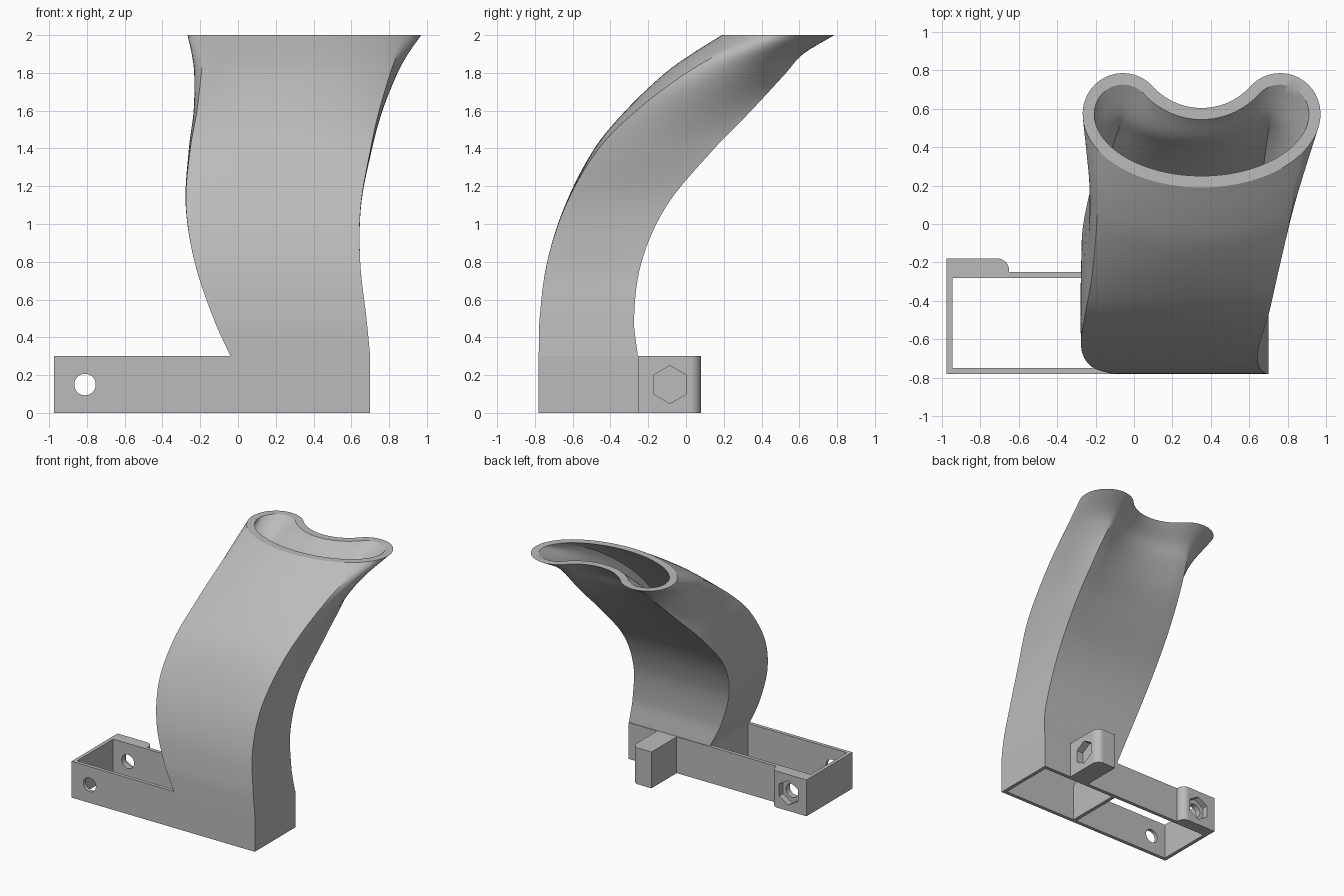
import bpy, bmesh
from math import sin, cos, pi, radians
from mathutils import Vector, Matrix

cube = bpy.data.objects.get("Cube")
if cube:
    bpy.data.objects.remove(cube, do_unlink=True)

grey = bpy.data.materials.new("plain grey")
grey.use_nodes = True
grey.diffuse_color = (0.5, 0.5, 0.5, 1)
grey.node_tree.nodes["Principled BSDF"].inputs["Base Color"].default_value = (0.5, 0.5, 0.5, 1)


def finish(name, bm):
    bmesh.ops.recalc_face_normals(bm, faces=bm.faces)
    mesh = bpy.data.meshes.new(name)
    bm.to_mesh(mesh)
    bm.free()
    mesh.materials.append(grey)
    ob = bpy.data.objects.new(name, mesh)
    bpy.context.collection.objects.link(ob)
    return ob


def activate(ob):
    bpy.ops.object.select_all(action='DESELECT')
    ob.select_set(True)
    bpy.context.view_layer.objects.active = ob


def smooth(ob):
    activate(ob)
    bpy.ops.object.shade_smooth_by_angle(angle=radians(30))


def prism(name, outline, height):
    bm = bmesh.new()
    face = bm.faces.new([bm.verts.new((x, y, 0)) for x, y in outline])
    top = bmesh.ops.extrude_face_region(bm, geom=[face])["geom"]
    bmesh.ops.translate(bm, vec=(0, 0, height),
                        verts=[v for v in top if isinstance(v, bmesh.types.BMVert)])
    return finish(name, bm)


def wall(name, x0, x1, y0, y1):
    return prism(name, [(x0, y0), (x1, y0), (x1, y1), (x0, y1)], BASE_H)


def bore(ob, sides, radius, depth, centre, axis):
    """Cut a round or hexagonal hole along x or y."""
    bm = bmesh.new()
    bmesh.ops.create_cone(bm, cap_ends=True, segments=sides, radius1=radius, radius2=radius, depth=depth)
    turn = Matrix.Rotation(pi / 2, 4, 'X')
    if axis == 'X':
        turn = Matrix.Rotation(pi / 2, 4, 'Z') @ turn
    bm.transform(Matrix.Translation(centre) @ turn)
    cutter = finish("cutter", bm)
    cutter.hide_render = True
    activate(ob)
    mod = ob.modifiers.new("bore", 'BOOLEAN')
    mod.operation, mod.solver, mod.object = 'DIFFERENCE', 'EXACT', cutter
    bpy.ops.object.modifier_apply(modifier=mod.name)
    bpy.data.objects.remove(cutter, do_unlink=True)


def arc(cx, cy, rx, ry, a0, a1, n=40):
    steps = [radians(a0 + (a1 - a0) * i / n) for i in range(n + 1)]
    return [Vector((cx + rx * cos(a), cy + ry * sin(a))) for a in steps]


# Base frame: four thin walls and a partition
BASE_H, T = 0.3, 0.03
LEFT, RIGHT, FRONT, BACK = -0.975, 0.7, -0.78, -0.25
front_wall = wall("front_wall", LEFT, RIGHT, FRONT, FRONT + T)
back_wall = wall("back_wall", LEFT, RIGHT, BACK - T, BACK)
for name, x in (("end_wall", LEFT), ("partition", -0.04), ("duct_end_wall", RIGHT - T)):
    wall(name, x, x + T, FRONT + T, BACK - T)

# Nut boss behind the frame and nut lug behind the duct, each with one rounded corner
R = 0.06
boss = prism("nut_boss", [(LEFT, BACK), (-0.65, BACK)]
             + arc(-0.65 - R, -0.18 - R, R, R, 0, 90, 12) + [(LEFT, -0.18)], BASE_H)
lug = prism("nut_lug", [(0.26, BACK), (0.44, BACK)]
            + arc(0.44 - R, 0.08 - R, R, R, 0, 90, 12) + [(0.26, 0.08)], BASE_H)

# Screw holes and hexagonal nut pockets
HOLE, HEX, MID = 0.057, 0.1, BASE_H / 2
for part in (front_wall, back_wall, boss):
    bore(part, 32, HOLE, 2, (-0.81, -0.5, MID), 'Y')
bore(boss, 6, HEX, 0.1, (-0.81, -0.18, MID), 'Y')
bore(lug, 32, HOLE, 1, (0.35, -0.085, MID), 'X')
bore(lug, 6, HEX, 0.12, (0.44, -0.085, MID), 'X')
for part in (front_wall, back_wall, boss, lug):
    smooth(part)

# Duct envelope: height, left, right, front, back
LEVELS = [
    (0.3, -0.04, 0.70, -0.78, -0.255),
    (0.5, -0.13, 0.68, -0.775, -0.275),
    (0.8, -0.23, 0.647, -0.735, -0.235),
    (1.1, -0.277, 0.652, -0.64, -0.10),
    (1.4, -0.26, 0.71, -0.485, 0.15),
    (1.6, -0.235, 0.765, -0.32, 0.345),
    (1.8, -0.232, 0.845, -0.11, 0.53),
    (1.9, -0.245, 0.90, 0.03, 0.62),
    (2.0, -0.267, 0.97, 0.19, 0.785),
]


def envelope(z):
    """Smooth interpolation through the levels."""
    last = len(LEVELS) - 1
    i = max(j for j in range(last) if LEVELS[j][0] <= z + 1e-6)

    def slope(j, c):
        a, b = LEVELS[max(j - 1, 0)], LEVELS[min(j + 1, last)]
        return (b[c] - a[c]) / (b[0] - a[0])
    p, q = LEVELS[i], LEVELS[i + 1]
    h = q[0] - p[0]
    t = (z - p[0]) / h
    s = t * t * (3 - 2 * t)
    return [p[c] * (1 - s) + q[c] * s + h * t * (1 - t) * ((1 - t) * slope(i, c) - t * slope(i + 1, c))
            for c in range(1, 5)]


def resample(pts, n):
    """Evenly spaced points along a polyline, without its last point."""
    dist = [0]
    for a, b in zip(pts, pts[1:]):
        dist.append(dist[-1] + (b - a).length)
    out = []
    for k in range(n):
        d = dist[-1] * k / n
        i = max(j for j in range(len(pts) - 1) if dist[j] <= d)
        f = (d - dist[i]) / max(dist[i + 1] - dist[i], 1e-9)
        out.append(pts[i].lerp(pts[i + 1], f))
    return out


def half_ring(front, side, back, n=20):
    return resample(front, n) + resample(side, n) + resample(back, n) + [back[-1]]


# Half outlines of the square inlet and the kidney-shaped outlet
V = Vector
box_half = half_ring([V((0, 0)), V((1, 0))], [V((1, 0)), V((1, 1))], [V((1, 1)), V((0, 1))])
kidney_half = half_ring(
    arc(0, 0, 0.62, 0.38, -90, -30),
    arc(0, 0, 0.62, 0.38, -30, 0) + arc(0.41, 0, 0.21, 0.21, 0, 115)[1:],
    arc(0.41, 0, 0.21, 0.21, 115, 137.4) + arc(0, 0.377, 0.347, 0.347, -42.6, -90)[1:])
kidney_half = [V((p.x / 0.62, (p.y + 0.38) / 0.59)) for p in kidney_half]


def section(z):
    """Outer and inner outline of the duct at one height."""
    k = ((z - BASE_H) / (2 - BASE_H)) ** 5
    half = [a.lerp(b, k) for a, b in zip(box_half, kidney_half)]
    wide, deep = max(p.x for p in half), max(p.y for p in half)
    xl, xr, yf, yb = envelope(z)
    ring = half + [V((-p.x, p.y)) for p in half[-2:0:-1]]
    ring = [V(((xl + xr) / 2 + p.x / wide * (xr - xl) / 2, yf + p.y / deep * (yb - yf))) for p in ring]
    inner = []
    for i, p in enumerate(ring):
        a = (p - ring[i - 1]).normalized()
        b = (ring[(i + 1) % len(ring)] - p).normalized()
        na, nb = V((-a.y, a.x)), V((-b.y, b.x))
        inner.append(p + (na + nb) / (1 + na.dot(nb)) * (T + 0.03 * k))
    return ring, inner


# Curved duct: outer skin, inner skin, flat rims
bm = bmesh.new()
STEPS = 68
outer, inner = [], []
for i in range(STEPS + 1):
    z = BASE_H + (2 - BASE_H) * i / STEPS
    for store, pts in zip((outer, inner), section(z)):
        store.append([bm.verts.new((p.x, p.y, z)) for p in pts])
loops = outer + inner[::-1]
for a, b in zip(loops, loops[1:] + loops[:1]):
    for j in range(len(a)):
        bm.faces.new((a[j - 1], a[j], b[j], b[j - 1]))
smooth(finish("curved_duct", bm))
